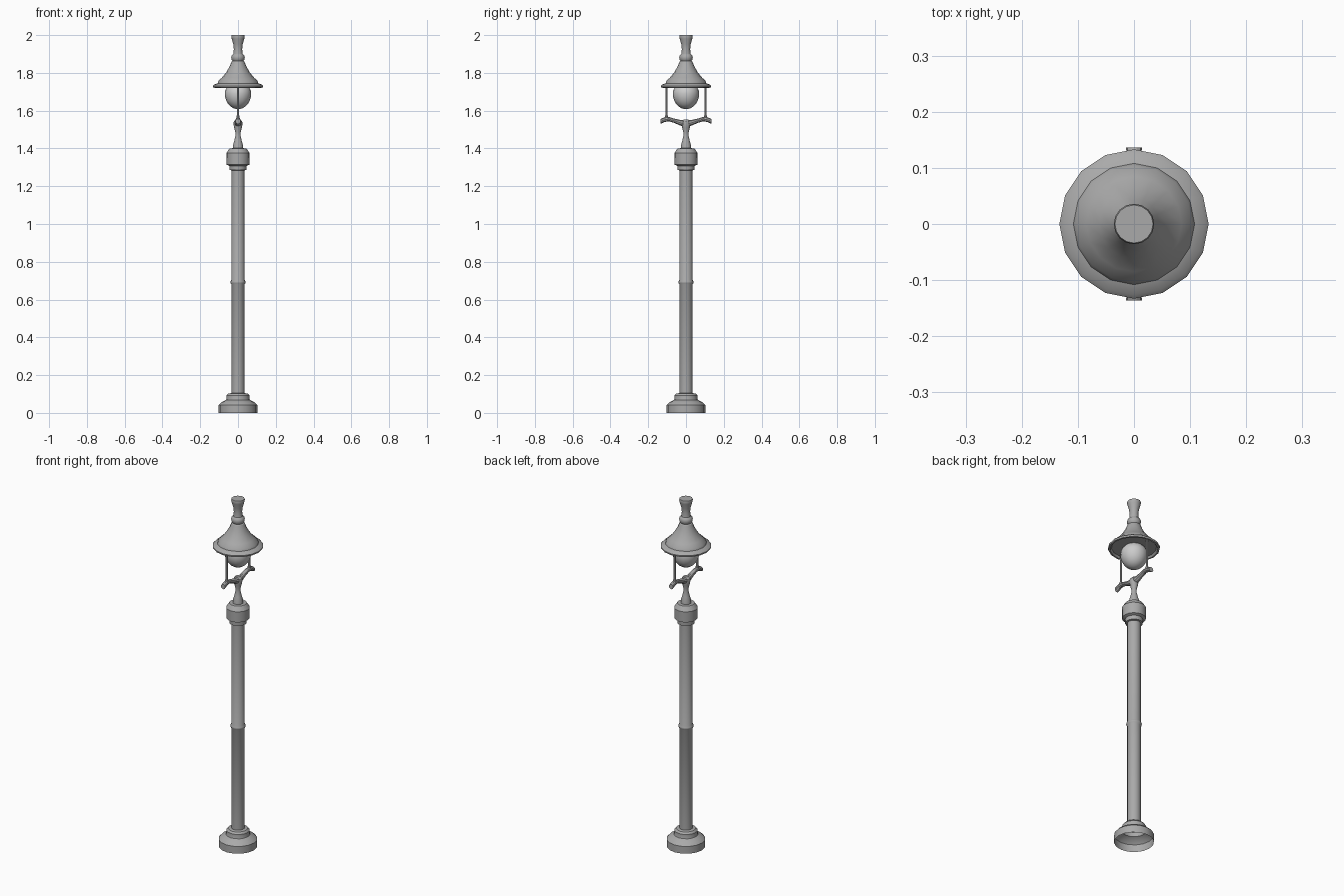
import bpy, bmesh
from math import pi, sin, cos, radians

if "Cube" in bpy.data.objects:
    bpy.data.objects.remove(bpy.data.objects["Cube"])

metal = bpy.data.materials.new("dark_grey_metal")
metal.diffuse_color = (0.4, 0.4, 0.4, 1)
metal.use_nodes = True
metal.node_tree.nodes["Principled BSDF"].inputs["Base Color"].default_value = metal.diffuse_color


def finish(bm, name, mat=metal, angle=30):
    bmesh.ops.recalc_face_normals(bm, faces=bm.faces)
    mesh = bpy.data.meshes.new(name)
    bm.to_mesh(mesh)
    bm.free()
    if mat:
        mesh.materials.append(mat)
    ob = bpy.data.objects.new(name, mesh)
    bpy.context.collection.objects.link(ob)
    bpy.ops.object.select_all(action='DESELECT')
    ob.select_set(True)
    bpy.context.view_layer.objects.active = ob
    bpy.ops.object.shade_smooth_by_angle(angle=radians(angle))
    return ob


def loft(bm, rings, cap_start=False, cap_end=False):
    loops = [[bm.verts.new(p) for p in ring] for ring in rings]
    n = len(loops[0])
    for a, b in zip(loops, loops[1:]):
        for i in range(n):
            j = (i + 1) % n
            bm.faces.new((a[i], a[j], b[j], b[i]))
    if cap_start:
        bm.faces.new(loops[0][::-1])
    if cap_end:
        bm.faces.new(loops[-1])


def lathe(name, profile, sides=16, cap_start=False, cap_end=False, centre_y=0, mat=metal):
    bm = bmesh.new()
    rings = [[(r * cos(2 * pi * i / sides), centre_y + r * sin(2 * pi * i / sides), z)
              for i in range(sides)] for r, z in profile]
    loft(bm, rings, cap_start, cap_end)
    return finish(bm, name, mat)


# Hollow stepped foot
lathe("base", [(0.102, 0), (0.102, 0.042), (0.088, 0.056), (0.063, 0.068),
               (0.061, 0.076), (0.061, 0.092), (0.052, 0.102), (0.034, 0.105)])

# Pole with a narrow middle ring
lathe("pole", [(0.035, 0.10), (0.035, 0.68), (0.039, 0.687), (0.040, 0.692),
               (0.039, 0.697), (0.035, 0.704), (0.035, 1.29)])

# Collar at the head of the pole
lathe("collar", [(0.034, 1.284), (0.045, 1.286), (0.046, 1.308), (0.061, 1.314),
                 (0.062, 1.375), (0.045, 1.40), (0.020, 1.402)], cap_end=True)

# Waisted stem carrying the cross arm
lathe("stem", [(0.028, 1.40), (0.027, 1.414), (0.020, 1.44), (0.014, 1.465),
               (0.014, 1.485), (0.020, 1.51), (0.024, 1.53), (0.022, 1.543),
               (0.013, 1.553)], cap_end=True)

# Bowed cross arm: y, z, half width, half height
half = [(0, 1.532, 0.021, 0.020), (0.03, 1.536, 0.016, 0.016),
        (0.06, 1.546, 0.013, 0.012), (0.09, 1.555, 0.012, 0.012),
        (0.112, 1.553, 0.013, 0.013), (0.136, 1.543, 0.014, 0.014)]
path = [(-y, z, w, h) for y, z, w, h in half[:0:-1]] + half
bm = bmesh.new()
loft(bm, [[(w * cos(pi * i / 5), y, z + h * sin(pi * i / 5)) for i in range(10)]
          for y, z, w, h in path], True, True)
finish(bm, "cross_arm")

# Two thin rods holding the shade
for side, label in ((-1, "front"), (1, "back")):
    lathe(label + "_rod", [(0.009, 1.555), (0.009, 1.57), (0.006, 1.575), (0.006, 1.735)],
          8, True, True, side * 0.103)

# Egg-shaped lamp bulb
bulb = [(0.07 * sin(a), 1.69 - (0.082 if a < pi / 2 else 0.06) * cos(a))
        for a in [0.08 + (pi - 0.16) * k / 12 for k in range(13)]]
lathe("bulb", bulb, 16, True, True, mat=None)

# Bell-shaped shade with stepped rim and shallow underside
lathe("shade", [(0.06, 1.732), (0.115, 1.732), (0.122, 1.721), (0.131, 1.722),
                (0.133, 1.731), (0.126, 1.738), (0.108, 1.745), (0.104, 1.757),
                (0.085, 1.775), (0.062, 1.803), (0.045, 1.833), (0.034, 1.86),
                (0.026, 1.866)], cap_start=True, cap_end=True)

# Turned finial
lathe("finial", [(0.027, 1.86), (0.034, 1.87), (0.036, 1.882), (0.033, 1.893),
                 (0.025, 1.901), (0.022, 1.925), (0.025, 1.952), (0.033, 1.98),
                 (0.036, 1.993), (0.034, 2.0)], cap_start=True, cap_end=True)
